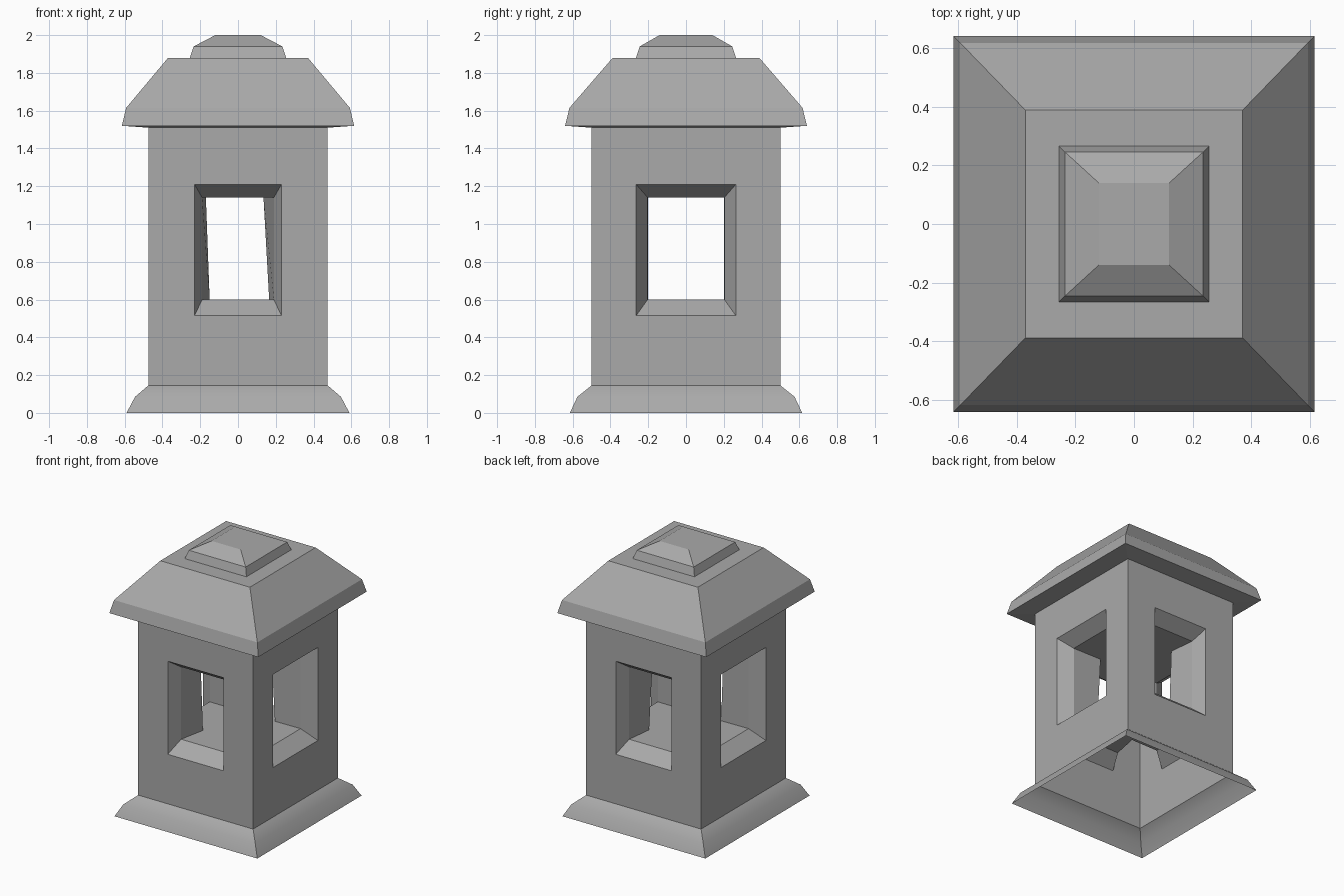
import bpy
import bmesh
import math

cube = bpy.data.objects.get("Cube")
if cube:
    bpy.data.objects.remove(cube, do_unlink=True)

stone = bpy.data.materials.new("grey_stone")
stone.use_nodes = True
GREY = (0.4, 0.4, 0.4, 1)
stone.diffuse_color = GREY
stone.node_tree.nodes["Principled BSDF"].inputs["Base Color"].default_value = GREY

# Corner signs, counter-clockwise from front left
CORNERS = [(-1, -1), (1, -1), (1, 1), (-1, 1)]


def finish(bm, name):
    bmesh.ops.remove_doubles(bm, verts=bm.verts, dist=0.0005)
    mesh = bpy.data.meshes.new(name)
    bm.to_mesh(mesh)
    bm.free()
    mesh.materials.append(stone)
    obj = bpy.data.objects.new(name, mesh)
    bpy.context.collection.objects.link(obj)
    return obj


def bridge(bm, rings):
    """Join successive four-sided rings with quads."""
    rows = [[bm.verts.new(p) for p in ring] for ring in rings]
    for a, b in zip(rows, rows[1:]):
        for i in range(4):
            j = (i + 1) % 4
            bm.faces.new((a[i], a[j], b[j], b[i]))
    return rows


def stepped_block(name, profile, cap):
    """Rectangular shell from (half width, half depth, height) steps."""
    bm = bmesh.new()
    rows = bridge(bm, [[(sx * w, sy * d, z) for sx, sy in CORNERS]
                       for w, d, z in profile])
    if cap:
        bm.faces.new(rows[-1])
    return finish(bm, name)


# Flared base, open underneath
base = stepped_block("flared_base", [
    (0.59, 0.615, 0), (0.545, 0.575, 0.085), (0.475, 0.5, 0.145)], False)

# Roof with soffit and flat top
stepped_block("roof", [
    (0.475, 0.5, 1.51), (0.615, 0.64, 1.52), (0.592, 0.617, 1.615),
    (0.37, 0.388, 1.88)], True)

# Small cap on the roof
stepped_block("roof_cap", [
    (0.255, 0.265, 1.88), (0.235, 0.245, 1.94), (0.12, 0.14, 2.0)], True)

# Body with four chamfered windows opening into a cross-shaped chamber
WALL_X, WALL_Y = 0.475, 0.5
LOW, HIGH = 0.6, 1.14


def inner_post(corner, z):
    """Slightly leaning inner corner of each post."""
    sx, sy = corner
    if sx < 0:
        x = -0.15 if z == LOW else -0.17
    else:
        x = 0.165 if z == LOW else 0.135
    return (x, sy * 0.2, z)


def window_ring(k, half, depth, low, high):
    pair = [CORNERS[k], CORNERS[(k + 1) % 4]]
    if k % 2 == 0:
        flat = [(sx * half, sy * depth) for sx, sy in pair]
    else:
        flat = [(sx * depth, sy * half) for sx, sy in pair]
    (ax, ay), (bx, by) = flat
    return [(ax, ay, low), (bx, by, low), (bx, by, high), (ax, ay, high)]


bm = bmesh.new()
for k in range(4):
    across, out = (WALL_X, WALL_Y) if k % 2 == 0 else (WALL_Y, WALL_X)
    opening, frame = (0.23, 0.19) if k % 2 == 0 else (0.264, 0.203)
    a, b = CORNERS[k], CORNERS[(k + 1) % 4]
    bridge(bm, [
        window_ring(k, across, out, 0.145, 1.51),
        window_ring(k, opening, out, 0.515, 1.21),
        window_ring(k, frame, out - 0.1, LOW, HIGH),
        [inner_post(a, LOW), inner_post(b, LOW),
         inner_post(b, HIGH), inner_post(a, HIGH)],
    ])

# Chamber floor and ceiling
bm.faces.new([bm.verts.new(inner_post(c, LOW)) for c in CORNERS])
bm.faces.new([bm.verts.new(inner_post(c, HIGH)) for c in reversed(CORNERS)])
finish(bm, "body")

# Soft curve on the base flare only
for o in bpy.context.selected_objects:
    o.select_set(False)
base.select_set(True)
bpy.context.view_layer.objects.active = base
bpy.ops.object.shade_smooth_by_angle(angle=math.radians(35))
